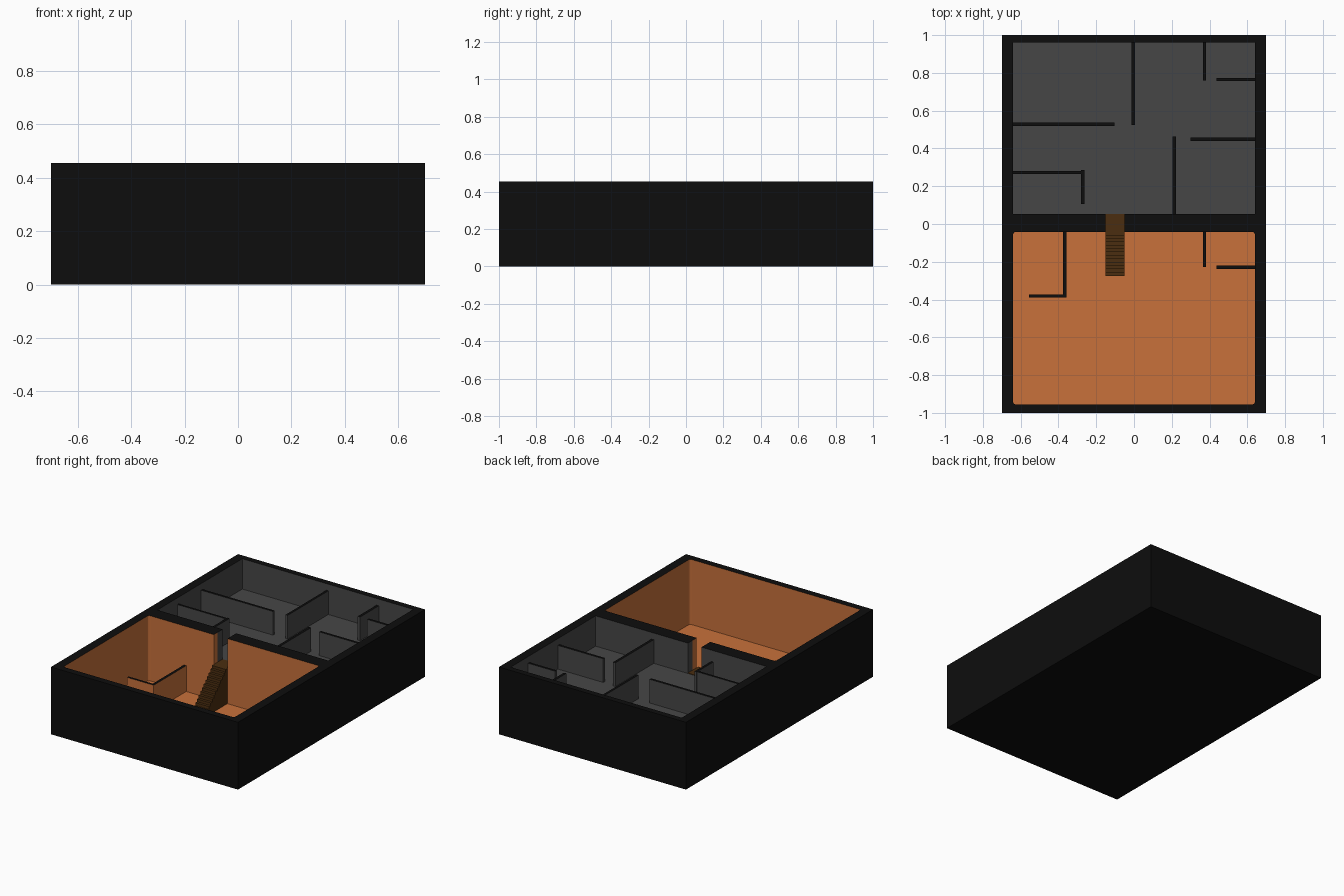
import bpy, bmesh
from mathutils import Vector

if "Cube" in bpy.data.objects:
    bpy.data.objects.remove(bpy.data.objects["Cube"])

TOP, UPPER, LOWER = 0.455, 0.25, 0.015


def mat(name, rgb):
    m = bpy.data.materials.new(name)
    m.diffuse_color = (*rgb, 1)
    m.use_nodes = True
    m.node_tree.nodes["Principled BSDF"].inputs["Base Color"].default_value = m.diffuse_color
    return m


black = mat("black", (0.004, 0.004, 0.004))
grey = mat("dark grey", (0.062, 0.062, 0.062))
orange = mat("orange", (0.58, 0.167, 0.044))
brown = mat("dark brown", (0.07, 0.027, 0.005))


def box(name, x0, x1, y0, y1, z0, z1, mats=(), corner=0):
    bm = bmesh.new()
    bmesh.ops.create_cube(bm, size=1)
    for v in bm.verts:
        v.co = Vector(((x0 + x1) / 2 + v.co.x * (x1 - x0),
                       (y0 + y1) / 2 + v.co.y * (y1 - y0),
                       (z0 + z1) / 2 + v.co.z * (z1 - z0)))
    if corner:
        up = [e for e in bm.edges if abs(e.verts[0].co.z - e.verts[1].co.z) > 0.01]
        bmesh.ops.bevel(bm, geom=up, offset=corner, segments=3, profile=0.5, affect='EDGES')
    return finish(name, bm, mats)


def finish(name, bm, mats):
    bmesh.ops.recalc_face_normals(bm, faces=bm.faces)
    me = bpy.data.meshes.new(name)
    bm.to_mesh(me)
    bm.free()
    for m in mats:
        me.materials.append(m)
    ob = bpy.data.objects.new(name, me)
    bpy.context.collection.objects.link(ob)
    return ob


# Outer block with two rooms and a doorway cut out of it
shell = box("outer_walls", -0.7, 0.7, -1, 1, 0, TOP, (black, grey, orange))
cutters = [
    box("cut_lower_room", -0.64, 0.64, -0.955, -0.042, LOWER, 0.6, corner=0.014),
    box("cut_upper_room", -0.64, 0.64, 0.052, 0.96, UPPER, 0.6),
    box("cut_doorway", -0.152, -0.05, -0.06, 0.07, UPPER, 0.6),
]
for c in cutters:
    c.hide_render = True
    mod = shell.modifiers.new("cut", 'BOOLEAN')
    mod.object, mod.operation, mod.solver = c, 'DIFFERENCE', 'EXACT'
    dg = bpy.context.evaluated_depsgraph_get()
    new = bpy.data.meshes.new_from_object(shell.evaluated_get(dg))
    shell.modifiers.clear()
    shell.data = new
for c in cutters:
    bpy.data.objects.remove(c)

# Paint the room insides: orange in front, grey behind
bm = bmesh.new()
bm.from_mesh(shell.data)
bmesh.ops.bisect_plane(bm, geom=bm.verts[:] + bm.edges[:] + bm.faces[:],
                       plane_co=(0, 0, 0), plane_no=(0, 1, 0))
for f in bm.faces:
    c = f.calc_center_median()
    n = f.normal
    outside = ((abs(n.x) > 0.9 and abs(c.x) > 0.69) or (abs(n.y) > 0.9 and abs(c.y) > 0.99)
               or n.z < -0.9 or (n.z > 0.9 and c.z > TOP - 0.01))
    f.material_index = 0 if outside else (2 if c.y < 0 else 1)
shell.data.materials.clear()
for m in (black, grey, orange):
    shell.data.materials.append(m)
bm.to_mesh(shell.data)
bm.free()


# Partition walls with black tops: x0, x1, y0, y1
def partitions(label, rects, z0, z1, colour):
    for i, (x0, x1, y0, y1) in enumerate(rects):
        ob = box(f"{label}_partition_{i + 1}", x0, x1, y0, y1, z0, z1, (colour, black))
        for p in ob.data.polygons:
            p.material_index = 1 if p.normal.z > 0.9 else 0


partitions("upper", [
    (-0.64, -0.103, 0.52, 0.537), (-0.012, 0.004, 0.525, 0.96),
    (0.364, 0.382, 0.76, 0.96), (0.437, 0.64, 0.757, 0.774),
    (0.30, 0.64, 0.44, 0.457), (0.205, 0.223, 0.052, 0.462),
    (-0.64, -0.28, 0.266, 0.281), (-0.28, -0.263, 0.105, 0.285),
], UPPER, 0.41, grey)
partitions("lower", [
    (-0.376, -0.358, -0.39, -0.042), (-0.557, -0.376, -0.39, -0.374),
    (0.364, 0.38, -0.227, -0.042), (0.437, 0.64, -0.238, -0.22),
], LOWER, 0.19, orange)

# Staircase up to the doorway, from a stepped side profile
STEPS, Y0, Y1 = 13, -0.275, -0.042
run, rise = (Y1 - Y0) / STEPS, (UPPER + 0.003 - LOWER) / STEPS
profile = [(Y0, LOWER)]
for i in range(STEPS):
    z = LOWER + (i + 1) * rise
    profile += [(Y0 + i * run, z), (Y0 + (i + 1) * run, z)]
profile.append((Y1, LOWER))
bm = bmesh.new()
face = bm.faces.new([bm.verts.new((-0.152, y, z)) for y, z in profile])
ext = bmesh.ops.extrude_face_region(bm, geom=[face])
bmesh.ops.translate(bm, vec=(0.102, 0, 0),
                    verts=[g for g in ext["geom"] if isinstance(g, bmesh.types.BMVert)])
finish("staircase", bm, (brown,))

# Door landing plate
box("landing", -0.152, -0.05, Y1, 0.052, UPPER - 0.003, UPPER + 0.003, (brown,))
